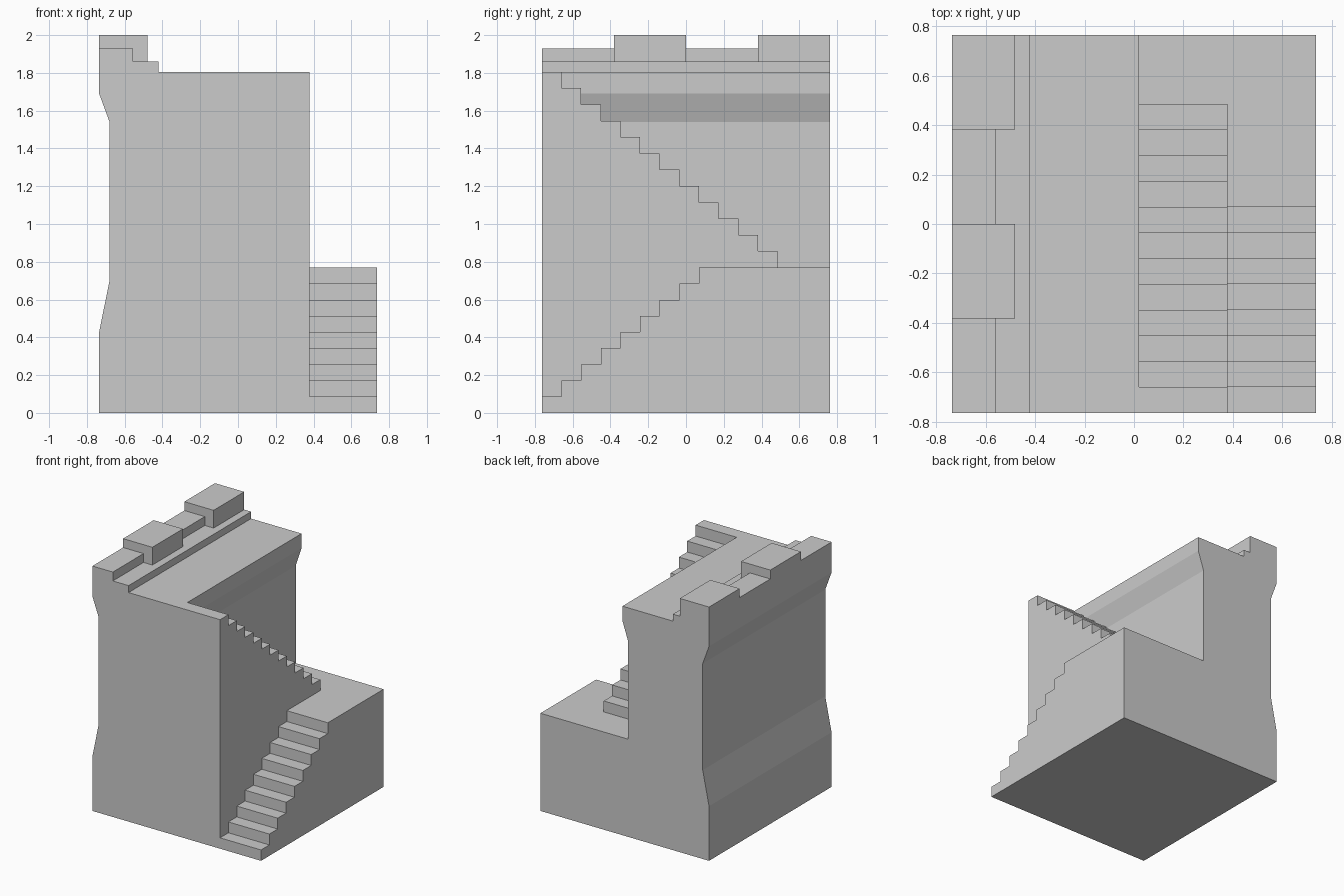
import bpy, bmesh, math

if "Cube" in bpy.data.objects:
    bpy.data.objects.remove(bpy.data.objects["Cube"])

X, Y = 0.735, 0.763          # half extents
LIP, INNER, MID = 0.02, -0.03, 0.378
TOP, DECK = 1.805, 0.77
RUN = 0.104


def prism(name, profile, place, a, b):
    """Extrude a 2D profile between a and b; place maps (u, v, w) to xyz."""
    bm = bmesh.new()
    face = bm.faces.new([bm.verts.new(place(u, v, a)) for u, v in profile])
    ext = bmesh.ops.extrude_face_region(bm, geom=[face])
    moved = [g for g in ext["geom"] if isinstance(g, bmesh.types.BMVert)]
    delta = [q - p for p, q in zip(place(0, 0, a), place(0, 0, b))]
    bmesh.ops.translate(bm, verts=moved, vec=delta)
    bmesh.ops.recalc_face_normals(bm, faces=bm.faces)
    me = bpy.data.meshes.new(name)
    bm.to_mesh(me)
    bm.free()
    ob = bpy.data.objects.new(name, me)
    bpy.context.collection.objects.link(ob)
    return ob


def along_y(u, v, w):
    return (u, w, v)


def along_x(u, v, w):
    return (w, u, v)


# Wall: waisted section with walkway and stepped parapet
wall = prism("stair_wall", [
    (-X, 0), (INNER, 0), (INNER, 1.54), (LIP, 1.69), (LIP, TOP), (-0.42, TOP),
    (-0.42, 1.86), (-0.557, 1.86), (-0.557, 1.93), (-X, 1.93), (-X, 1.69),
    (-0.68, 1.54), (-0.68, 0.70), (-X, 0.43)], along_y, -Y, Y)

# Upper flight, descending to the back landing
upper = [(-Y, 0), (-Y, TOP)]
for i in range(12):
    y = -Y + RUN * (i + 1)
    upper += [(y, TOP - (TOP - DECK) * i / 12), (y, TOP - (TOP - DECK) * (i + 1) / 12)]
upper += [(Y, DECK), (Y, 0)]

# Lower flight, climbing from the front to the landing
lower = [(-Y, 0)]
for i in range(9):
    z = DECK * (i + 1) / 9
    lower += [(-Y + RUN * i, z), (-Y + RUN * (i + 1) if i < 8 else Y, z)]
lower += [(Y, 0)]

parts = [prism("upper_stairs", upper, along_x, INNER, MID),
         prism("lower_stairs", lower, along_x, MID, X)]

# Battlements on the parapet
merlon = [(-X, 1.86), (-0.48, 1.86), (-0.48, 2.0), (-X, 2.0)]
for y0, y1 in ((-0.381, 0), (0.382, Y)):
    parts.append(prism("merlon", merlon, along_y, y0, y1))

# Fuse everything into one clean solid
for p in parts:
    m = wall.modifiers.new("join_" + p.name, 'BOOLEAN')
    m.operation, m.solver, m.object = 'UNION', 'EXACT', p
deps = bpy.context.evaluated_depsgraph_get()
bm = bmesh.new()
bm.from_object(wall, deps)
bmesh.ops.remove_doubles(bm, verts=bm.verts, dist=1e-4)
bmesh.ops.dissolve_limit(bm, angle_limit=math.radians(1), verts=bm.verts, edges=bm.edges)
wall.modifiers.clear()
bm.to_mesh(wall.data)
bm.free()
for p in parts:
    bpy.data.objects.remove(p)
